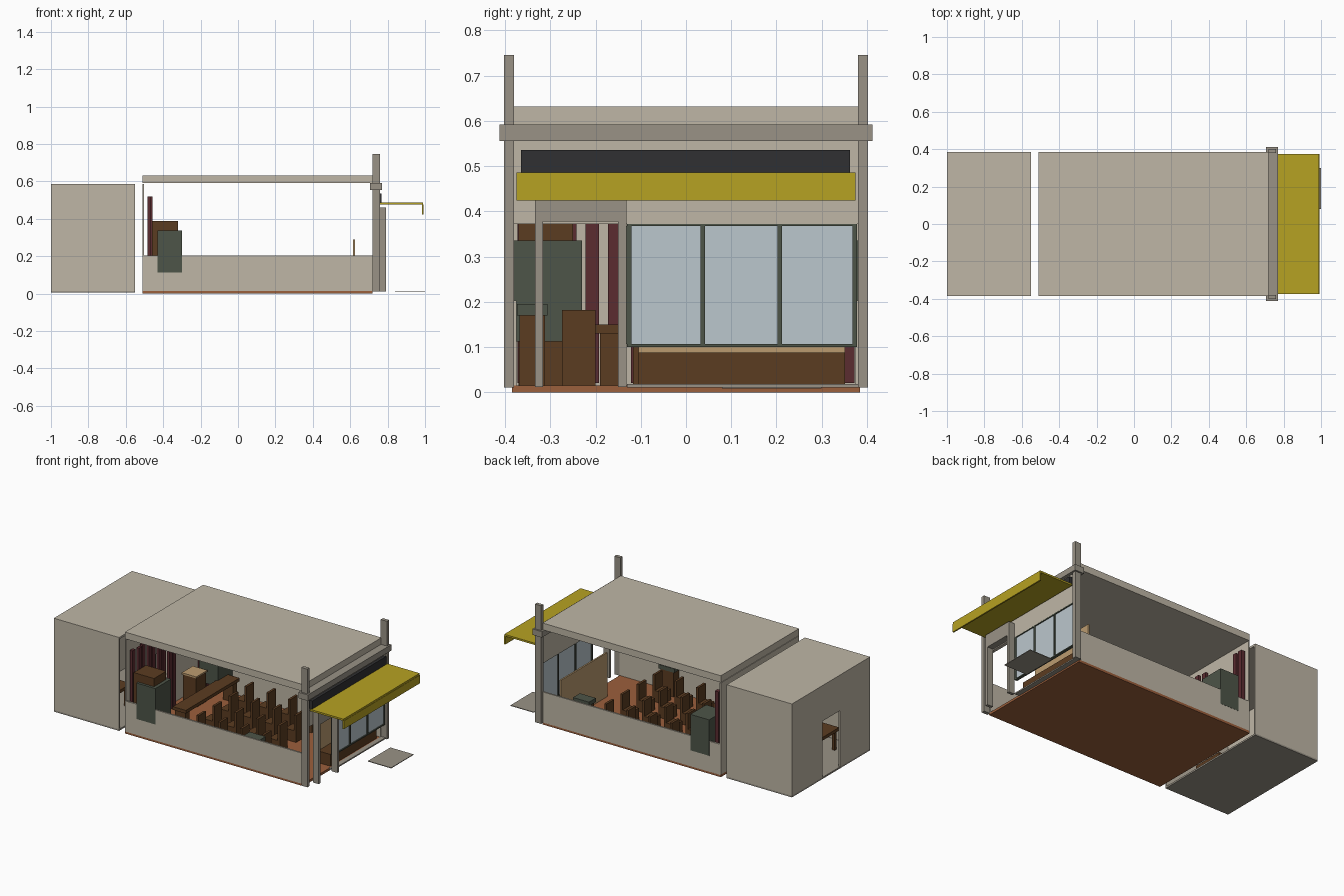
import bpy

def mat(name, r, g, b):
    m = bpy.data.materials.new(name)
    m.diffuse_color = (r, g, b, 1)
    return m

BEIGE = mat("beige_plaster", .52, .47, .38)
STONE = mat("grey_stone", .32, .29, .24)
YELLOW = mat("mustard_yellow", .47, .36, .016)
GREEN = mat("dark_green", .075, .09, .065)
MAROON = mat("maroon", .105, .025, .03)
BROWN = mat("dark_brown_wood", .105, .045, .015)
FLOOR = mat("terracotta", .33, .115, .045)
TAN = mat("tan_board", .5, .33, .16)
GLASS = mat("pale_glass", .5, .57, .61)
BLACK = mat("charcoal", .03, .03, .032)

def boxes(name, material, *spans):
    """One object made of boxes given as (x0, x1, y0, y1, z0, z1)."""
    verts, faces = [], []
    for x0, x1, y0, y1, z0, z1 in spans:
        n = len(verts)
        verts += [(x, y, z) for x in (x0, x1) for y in (y0, y1) for z in (z0, z1)]
        for f in ((0, 1, 3, 2), (4, 6, 7, 5), (0, 4, 5, 1), (2, 3, 7, 6), (0, 2, 6, 4), (1, 5, 7, 3)):
            faces.append([n + i for i in f])
    me = bpy.data.meshes.new(name)
    me.from_pydata(verts, [], faces)
    me.materials.append(material)
    ob = bpy.data.objects.new(name, me)
    bpy.context.collection.objects.link(ob)
    return ob

# Back room: hollow, doorway in the far end, open towards the hall
boxes("back_room_floor", STONE, (-1, -.55, -.385, .385, .005, .015))
boxes("back_room_roof", BEIGE, (-1, -.55, -.385, .385, .575, .587))
boxes("back_room_side_walls", BEIGE, (-1, -.55, -.385, -.375, .015, .575),
      (-1, -.55, .375, .385, .015, .575))
boxes("back_room_end_wall", BEIGE, (-1, -.99, -.375, -.09, .015, .575),
      (-1, -.99, .085, .375, .015, .575), (-1, -.99, -.09, .085, .365, .575))
boxes("back_room_table", BROWN, (-.86, -.68, -.28, -.08, .13, .15),
      (-.85, -.83, -.27, -.25, .015, .13), (-.71, -.69, -.27, -.25, .015, .13),
      (-.85, -.83, -.11, -.09, .015, .13), (-.71, -.69, -.11, -.09, .015, .13))

# Hall shell
boxes("hall_floor", FLOOR, (-.51, .72, -.385, .385, 0, .015))
for s, side in ((-1, "front"), (1, "back")):
    y0, y1 = sorted((s * .375, s * .385))
    boxes(side + "_low_wall", BEIGE, (-.51, .72, y0, y1, .012, .203))
boxes("hall_roof", BEIGE, (-.51, .72, -.385, .385, .59, .632))
boxes("hall_end_wall", BEIGE, (-.51, -.502, -.385, -.09, .015, .587),
      (-.51, -.502, .085, .385, .015, .587), (-.51, -.502, -.09, .085, .385, .587))

# Street facade
for s, side in ((-1, "front"), (1, "back")):
    y0, y1 = sorted((s * .38, s * .402))
    boxes(side + "_column", STONE, (.718, .76, y0, y1, .01, .746))
boxes("cornice_beam", STONE, (.705, .77, -.412, .412, .555, .592))
boxes("upper_facade", BEIGE, (.73, .75, -.38, .38, .372, .555))
boxes("facade_sill", STONE, (.72, .75, -.13, .38, .01, .018))
boxes("sign_board", BLACK, (.75, .768, -.365, .363, .485, .536))
boxes("awning", YELLOW, (.76, .99, -.375, .375, .475, .486),
      (.983, .992, -.375, .375, .424, .475))
boxes("door_surround", STONE, (.75, .79, -.334, -.316, .012, .378),
      (.75, .79, -.15, -.132, .012, .378), (.75, .79, -.334, -.132, .378, .46))

# Shop window: three panes in a green frame
boxes("window_glass", GLASS, (.738, .744, -.125, .375, .105, .37))
boxes("window_frame", GREEN, (.733, .75, -.13, .378, .1, .107),
      (.733, .75, -.13, .378, .368, .375),
      *[(.733, .75, y - .005, y + .005, .107, .368) for y in (-.126, .037, .207, .373)])
boxes("display_platform", BROWN, (.625, .71, -.105, .352, .015, .088))
boxes("display_backing", TAN, (.615, .625, -.105, .352, .015, .29))
boxes("pavement_plate", STONE, (.84, 1, .08, .3, .008, .012))

# Far end of the hall: curtains, cabinets and speaker boxes
boxes("curtain_folds", MAROON,
      *[(-.485 + .01 * (i % 2), -.468 + .01 * (i % 2), -.372 + .05 * i, -.342 + .05 * i, .02, .52)
        for i in range(9)],
      *[(-.485, -.46, y, y + .028, .02, .52) for y in (.3, .345)])
boxes("end_cabinet", BROWN, (-.46, -.32, -.37, -.25, .015, .387))
for s, side in ((-1, "front"), (1, "back")):
    y0, y1 = sorted((s * .23, s * .386))
    boxes(side + "_green_box", GREEN, (-.43, -.3, y0, y1, .112, .336))
boxes("side_desk", BROWN, (-.45, -.36, .1, .2, .015, .2))
boxes("side_desk_top", TAN, (-.455, -.355, .095, .205, .2, .21))

# Long table on two legs
boxes("long_table", BROWN, (-.31, -.22, -.2, .33, .13, .15),
      (-.3, -.23, -.19, -.15, .015, .13), (-.3, -.23, .28, .32, .015, .13))

# Rows of high-backed chairs facing the table
for i, x in enumerate((-.12, .03, .18, .33)):
    for j, y in enumerate((-.237, -.08, .08, .237)):
        boxes(f"chair_{i}_{j}", BROWN, (x - .035, x + .025, y - .037, y + .037, .015, .085),
              (x + .025, x + .04, y - .037, y + .037, .015, .182))

# Low cupboards with green tops beside the entrance
for name, x, y in (("entrance_cupboard", .35, -.34), ("window_cupboard", .49, .3)):
    boxes(name, BROWN, (x - .045, x + .045, y - .028, y + .028, .015, .17))
    boxes(name + "_top", GREEN, (x - .055, x + .055, y - .034, y + .034, .17, .195))
